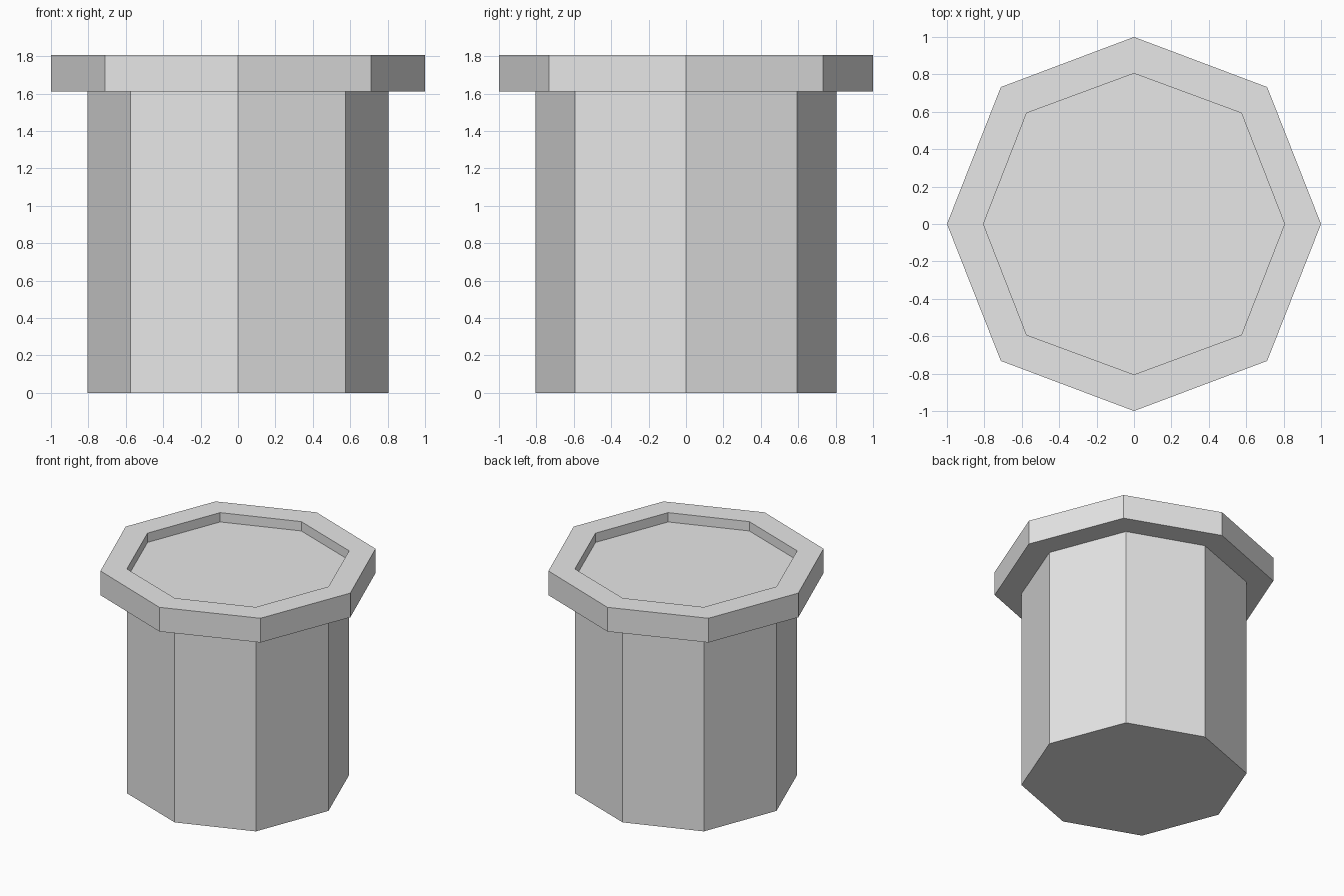
import bpy
import bmesh

cube = bpy.data.objects.get("Cube")
if cube:
    bpy.data.objects.remove(cube, do_unlink=True)

GREY = (0.8, 0.8, 0.8, 1.0)
grey = bpy.data.materials.new("light_grey")
grey.use_nodes = True
grey.diffuse_color = GREY
grey.node_tree.nodes["Principled BSDF"].inputs["Base Color"].default_value = GREY

# Octagon outlines, counter-clockwise: outer rim and the narrower shaft
RIM = [(1, 0), (0.712, 0.732), (0, 1), (-0.712, 0.732),
       (-1, 0), (-0.712, -0.732), (0, -1), (0.712, -0.732)]
SHAFT = [(0.805, 0), (0.574, 0.593), (0, 0.805), (-0.574, 0.593),
         (-0.805, 0), (-0.574, -0.593), (0, -0.805), (0.574, -0.593)]

# Outline and height of each ring, from the base up and into the top recess
RINGS = [(SHAFT, 0), (SHAFT, 1.61), (RIM, 1.61),
         (RIM, 1.805), (SHAFT, 1.805), (SHAFT, 1.73)]

# One closed shell: bridge successive rings, then cap base and recess floor
bm = bmesh.new()
rings = [[bm.verts.new((x, y, z)) for x, y in outline] for outline, z in RINGS]
for low, high in zip(rings, rings[1:]):
    for i in range(len(low)):
        j = (i + 1) % len(low)
        bm.faces.new((low[i], low[j], high[j], high[i]))
bm.faces.new(reversed(rings[0]))
bm.faces.new(rings[-1])
bmesh.ops.recalc_face_normals(bm, faces=bm.faces)

mesh = bpy.data.meshes.new("flanged_pipe")
bm.to_mesh(mesh)
bm.free()
mesh.materials.append(grey)
pipe = bpy.data.objects.new("flanged_pipe", mesh)
bpy.context.collection.objects.link(pipe)
